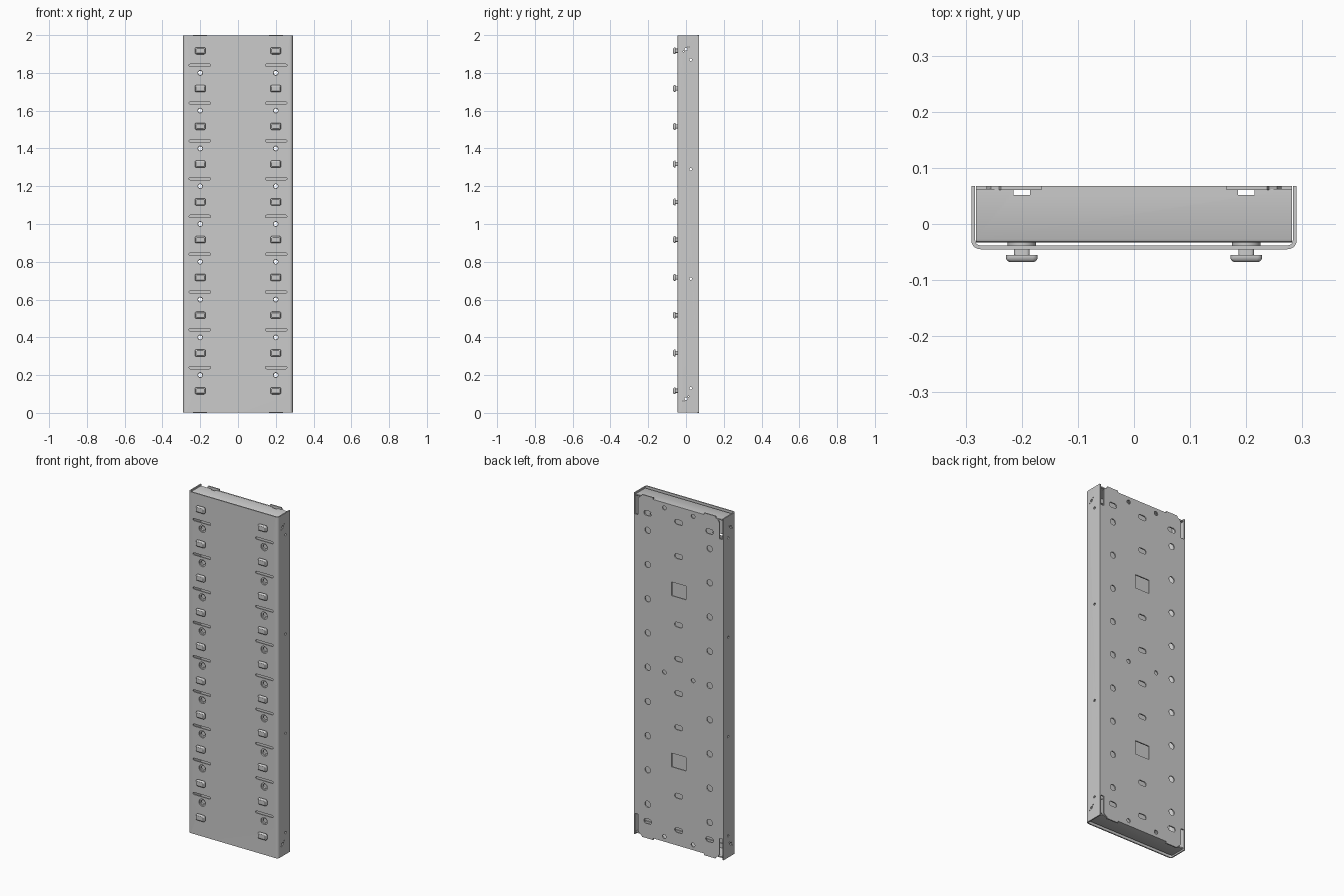
import bpy, bmesh, math
from mathutils import Vector

if "Cube" in bpy.data.objects:
    bpy.data.objects.remove(bpy.data.objects["Cube"])

AX = {'x': lambda a, b, t: (t, a, b), 'y': lambda a, b, t: (a, t, b), 'z': lambda a, b, t: (a, b, t)}


def loft(bm, rings):
    vs = [[bm.verts.new(p) for p in r] for r in rings]
    n = len(vs[0])
    for r0, r1 in zip(vs, vs[1:]):
        for i in range(n):
            bm.faces.new((r0[i], r0[(i + 1) % n], r1[(i + 1) % n], r1[i]))
    bm.faces.new(vs[0])
    bm.faces.new(vs[-1])


def prism(bm, pts, axis, lo, hi):
    loft(bm, [[AX[axis](a, b, t) for a, b in pts] for t in (lo, hi)])


def rrect(cx, cy, w, h, r, seg=5):
    pts = []
    for k, (sx, sy) in enumerate(((1, 1), (-1, 1), (-1, -1), (1, -1))):
        for i in range(seg + 1):
            a = math.pi / 2 * (k + i / seg)
            pts.append((cx + sx * (w / 2 - r) + r * math.cos(a), cy + sy * (h / 2 - r) + r * math.sin(a)))
    return pts


def slot(cx, cy, w, h):
    return rrect(cx, cy, w, h, min(w, h) * 0.498)


def circle(cx, cy, r, n=20):
    return [(cx + r * math.cos(2 * math.pi * i / n), cy + r * math.sin(2 * math.pi * i / n)) for i in range(n)]


def rect(x0, x1, y0, y1):
    return [(x0, y0), (x1, y0), (x1, y1), (x0, y1)]


def finish(bm, name, smooth=True):
    bmesh.ops.recalc_face_normals(bm, faces=bm.faces)
    me = bpy.data.meshes.new(name)
    bm.to_mesh(me)
    bm.free()
    ob = bpy.data.objects.new(name, me)
    bpy.context.collection.objects.link(ob)
    if smooth:
        activate(ob)
        bpy.ops.object.shade_smooth_by_angle(angle=math.radians(30))
    return ob


def activate(ob):
    bpy.ops.object.select_all(action='DESELECT')
    ob.select_set(True)
    bpy.context.view_layer.objects.active = ob


def cut(ob, cbm):
    cutter = finish(cbm, "cutter", False)
    cutter.hide_render = True
    m = ob.modifiers.new("holes", 'BOOLEAN')
    m.operation, m.solver, m.object = 'DIFFERENCE', 'EXACT', cutter
    activate(ob)
    bpy.ops.object.modifier_apply(modifier=m.name)
    bpy.data.objects.remove(cutter)
    bpy.ops.object.shade_smooth_by_angle(angle=math.radians(30))


SIDES = (-1, 1)
ROUND_Z = [0.2 * i for i in range(1, 10)]
HOOK_Z = [0.117 + 0.2 * i for i in range(10)]
W, T, F, B = 0.29, 0.007, -0.045, 0.068      # half width, sheet, front y, back y

# front shell: U-shaped sheet with rounded front corners
def corner(r):
    c = (W - 0.016, F + 0.016)
    return [(c[0] + r * math.cos(a), c[1] + r * math.sin(a))
            for a in (-math.pi / 2 + math.pi / 2 * i / 6 for i in range(7))]

half_out = corner(0.016) + [(W, B)]
half_in = [(W - T, B)] + corner(0.016 - T)[::-1]
right = half_out + half_in
outline = half_out + half_in + [(-x, y) for x, y in half_in[::-1]] + [(-x, y) for x, y in half_out[::-1]]
bm = bmesh.new()
prism(bm, outline, 'z', 0.003, 1.997)
shell = finish(bm, "front_shell")

# shell cut-outs: long slots and round recesses in front, small holes in sides
c = bmesh.new()
for s in SIDES:
    for z in ROUND_Z:
        prism(c, slot(s * 0.202, z + 0.04, 0.114, 0.013), 'y', -0.06, -0.03)
        prism(c, circle(s * 0.2, z, 0.021), 'y', -0.06, -0.03)
for z in (0.13, 0.71, 1.29, 1.87):
    prism(c, circle(0.025, z, 0.007, 12), 'x', -0.4, 0.4)
for z in (0.075, 1.925):
    prism(c, circle(0, z, 0.008, 12), 'x', -0.4, 0.4)
    for s in SIDES:
        prism(c, circle(s * 0.013, z + s * 0.012, 0.003, 8), 'x', -0.4, 0.4)
cut(shell, c)

# back plate: notched corners, small raised tabs at both ends
quarter = [(0.165, 1.99), (0.165, 2.0), (0.237, 2.0), (0.241, 1.99), (0.255, 1.983),
           (0.263, 1.968), (0.263, 1.875), (0.282, 1.875)]
top = [(-x, z) for x, z in quarter[::-1]] + quarter
bm = bmesh.new()
prism(bm, top + [(x, 2 - z) for x, z in top[::-1]], 'y', 0.061, B)
back = finish(bm, "back_plate")
c = bmesh.new()
for s in SIDES:
    for z in ROUND_Z:
        prism(c, circle(s * 0.2, z, 0.018), 'y', 0.05, 0.08)
    for z in (0.1, 1.9):
        prism(c, slot(s * 0.2, z, 0.05, 0.028), 'y', 0.05, 0.08)
    for z in (0.04, 1.0, 1.96):
        prism(c, circle(s * 0.093, z, 0.012, 16), 'y', 0.05, 0.08)
for i in range(10):
    z = 0.1 + 0.2 * i
    shape = rect(-0.046, 0.046, z - 0.04, z + 0.04) if i in (2, 7) else slot(0, z, 0.052, 0.028)
    prism(c, shape, 'y', 0.05, 0.08)
cut(back, c)

# end flanges folded forward from the back plate, with a lip behind the front
prof = [(0.062, 1.989), (-0.027, 1.989), (-0.031, 1.987), (-0.033, 1.983), (-0.033, 1.955),
        (-0.027, 1.955), (-0.027, 1.982), (0.062, 1.982)]
for name, f in (("top_flange", lambda z: z), ("bottom_flange", lambda z: 2 - z)):
    bm = bmesh.new()
    prism(bm, [(y, f(z)) for y, z in prof], 'x', -0.282, 0.282)
    flange = finish(bm, name)
    c = bmesh.new()
    z0, z1 = sorted((f(1.97), f(2.0)))
    for s in SIDES:
        prism(c, rect(s * 0.2 - 0.015, s * 0.2 + 0.015, 0.052, 0.07), 'z', z0, z1)
    cut(flange, c)

# hooks: rounded rectangular heads on short necks, with a base behind the sheet
for s, side in ((-1, "left"), (1, "right")):
    bm = bmesh.new()
    for z in HOOK_Z:
        x = s * 0.2
        loft(bm, [[AX['y'](a, b, y) for a, b in rrect(x, z, 0.057 - d, 0.037 - d, 0.009 - d / 3)]
                  for y, d in ((-0.055, 0.001), (-0.058, 0), (-0.063, 0.002), (-0.066, 0.007), (-0.068, 0.013))])
        prism(bm, rrect(x, z, 0.028, 0.022, 0.006), 'y', -0.056, -0.037)
        prism(bm, circle(x, z, 0.025), 'y', -0.038, -0.033)
    finish(bm, side + "_hooks")

# recessed ring inserts behind the round front holes
for s, side in ((-1, "left"), (1, "right")):
    bm = bmesh.new()
    for z in ROUND_Z:
        n, rings = 20, []
        for r, y in ((0.025, -0.038), (0.025, -0.031), (0.011, -0.031), (0.013, -0.038)):
            rings.append([bm.verts.new((s * 0.2 + a, y, z + b)) for a, b in circle(0, 0, r, n)])
        for k in range(4):
            r0, r1 = rings[k], rings[(k + 1) % 4]
            for i in range(n):
                bm.faces.new((r0[i], r0[(i + 1) % n], r1[(i + 1) % n], r1[i]))
    finish(bm, side + "_ring_inserts")
